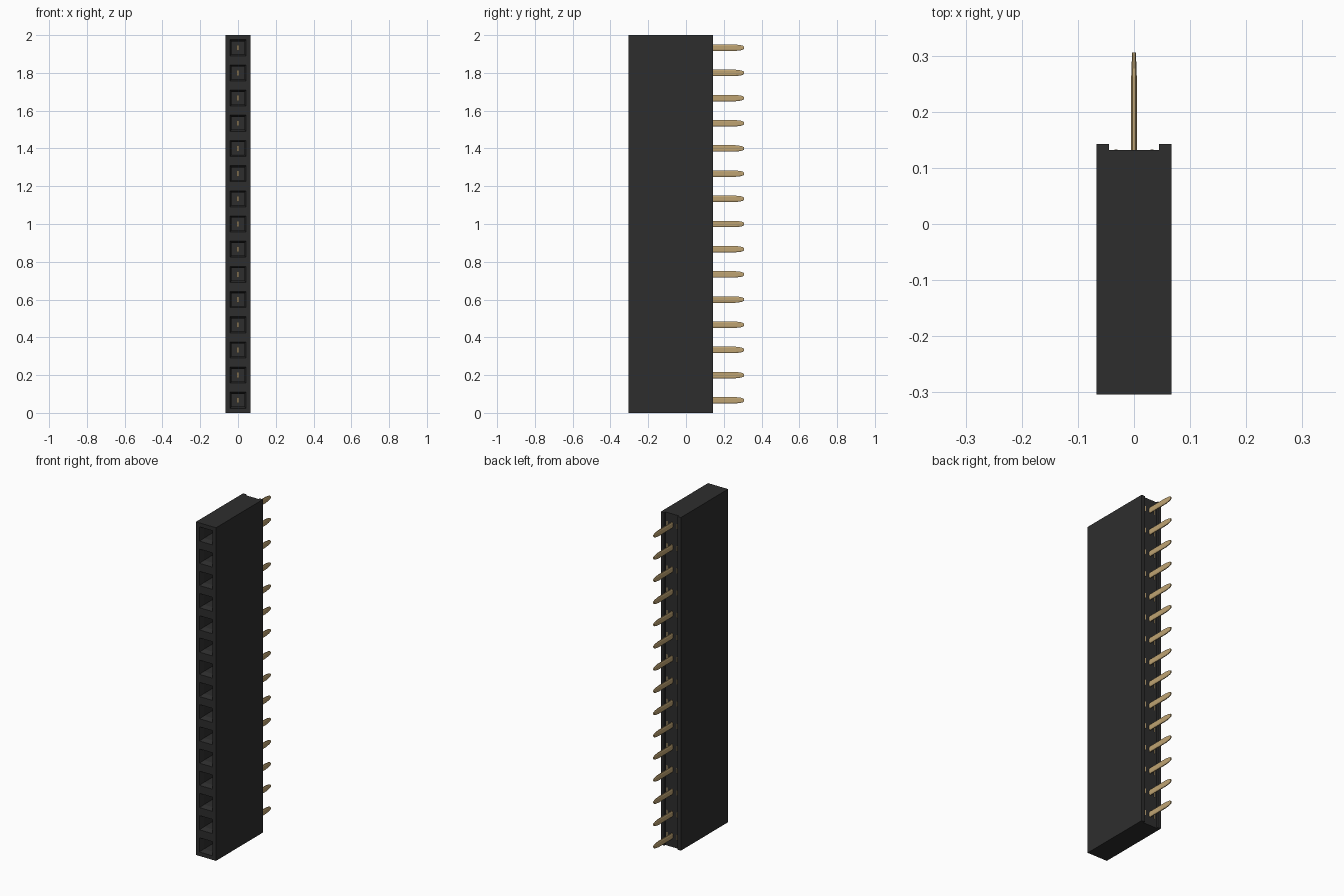
import bpy
import bmesh

cube = bpy.data.objects.get("Cube")
if cube:
    bpy.data.objects.remove(cube, do_unlink=True)

COUNT = 15
PITCH = 2 / COUNT
HALF = PITCH / 2


def material(name, color):
    mat = bpy.data.materials.new(name)
    mat.use_nodes = True
    mat.diffuse_color = color
    bsdf = mat.node_tree.nodes["Principled BSDF"]
    bsdf.inputs["Base Color"].default_value = color
    bsdf.inputs["Roughness"].default_value = 0.6
    return mat


def finish(bm, name, mat):
    bmesh.ops.recalc_face_normals(bm, faces=bm.faces)
    mesh = bpy.data.meshes.new(name)
    bm.to_mesh(mesh)
    bm.free()
    mesh.materials.append(mat)
    obj = bpy.data.objects.new(name, mesh)
    bpy.context.collection.objects.link(obj)
    return obj


def loft(bm, rings):
    """Skin a list of equal-length point rings and cap both ends."""
    loops = [[bm.verts.new(p) for p in ring] for ring in rings]
    for a, b in zip(loops, loops[1:]):
        for i in range(len(a)):
            j = (i + 1) % len(a)
            bm.faces.new((a[i], a[j], b[j], b[i]))
    bm.faces.new(loops[0])
    bm.faces.new(loops[-1])


black = material("black plastic", (0.027, 0.027, 0.027, 1))
gold = material("gold metal", (0.52, 0.37, 0.17, 1))

# Housing: U-shaped outline lofted upward, one segment per socket
half_outline = [(HALF, -0.304), (HALF, 0.143), (0.045, 0.143), (0.045, 0.132)]
outline = half_outline + [(-x, y) for x, y in reversed(half_outline)]
bm = bmesh.new()
loft(bm, [[(x, y, i * PITCH) for x, y in outline] for i in range(COUNT + 1)])
bmesh.ops.recalc_face_normals(bm, faces=bm.faces)

# Sockets: square mouth, funnel, then deep square hole
fronts = [f for f in bm.faces if f.normal.y < -0.9]
for thickness, depth in ((0.034, 0), (0.013, -0.03), (0.0002, -0.28)):
    bmesh.ops.inset_individual(bm, faces=fronts, thickness=thickness, depth=depth)
finish(bm, "housing", black)

# Pins: flat chamfered blades with a tapered tip
quarter = [(0.005, 0.010), (0.0025, 0.017)]
section = (quarter + [(-x, z) for x, z in reversed(quarter)]
           + [(-x, -z) for x, z in quarter]
           + [(x, -z) for x, z in reversed(quarter)])
stations = [(-0.14, 1), (0.262, 1), (0.29, 0.8), (0.301, 0.6), (0.306, 0.4)]
bm = bmesh.new()
for i in range(COUNT):
    zc = (i + 0.5) * PITCH
    loft(bm, [[(x * max(s, 0.8), y, zc + z * s) for x, z in section]
              for y, s in stations])
finish(bm, "pins", gold)

# Contact tabs: small metal ends showing in the rear channel
bm = bmesh.new()
for i in range(COUNT):
    zc = (i + 0.5) * PITCH
    for side in (-1, 1):
        corners = [(side * 0.032 + dx, zc + dz)
                   for dx, dz in ((-0.003, -0.015), (0.003, -0.015),
                                  (0.003, 0.015), (-0.003, 0.015))]
        loft(bm, [[(x, y, z) for x, z in corners] for y in (0.128, 0.133)])
finish(bm, "contact_tabs", gold)
